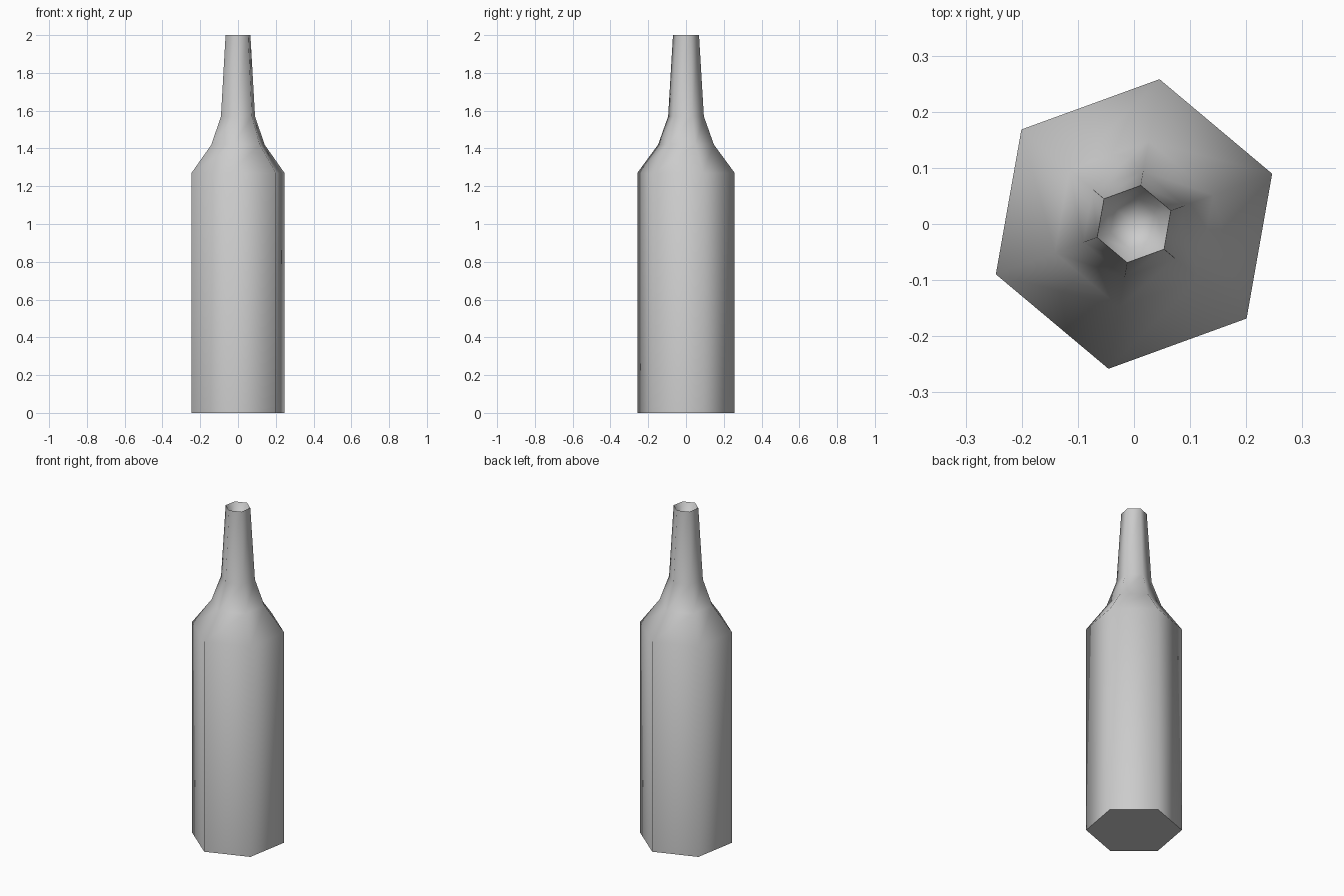
import bpy, bmesh, math

if "Cube" in bpy.data.objects:
    bpy.data.objects.remove(bpy.data.objects["Cube"], do_unlink=True)

SIDES = 6
TURN = math.radians(20)

# Plain grey surface
grey = bpy.data.materials.new("plain grey")
grey.use_nodes = True
colour = (0.6, 0.6, 0.6, 1)
grey.diffuse_color = colour
grey.node_tree.nodes["Principled BSDF"].inputs["Base Color"].default_value = colour


def ring(bm, radius, z):
    return [bm.verts.new((radius * math.cos(TURN + math.tau * i / SIDES),
                          radius * math.sin(TURN + math.tau * i / SIDES), z))
            for i in range(SIDES)]


def bridge(bm, low, high):
    for i in range(SIDES):
        j = (i + 1) % SIDES
        bm.faces.new((low[i], low[j], high[j], high[i]))


# Outer profile from base to mouth, then the hollow inside the mouth
profile = [(0.262, 0), (0.262, 1.27), (0.15, 1.42), (0.096, 1.57),
           (0.07, 2.0), (0.045, 1.95)]

bm = bmesh.new()
rings = [ring(bm, r, z) for r, z in profile]
for low, high in zip(rings, rings[1:]):
    bridge(bm, low, high)

# Flat base and rounded bottom of the hollow
bm.faces.new(rings[0][::-1])
centre = bm.verts.new((0, 0, 1.92))
for i in range(SIDES):
    bm.faces.new((rings[-1][i], rings[-1][(i + 1) % SIDES], centre))
bmesh.ops.recalc_face_normals(bm, faces=bm.faces)

mesh = bpy.data.meshes.new("bottle")
bm.to_mesh(mesh)
bm.free()
mesh.materials.append(grey)
bottle = bpy.data.objects.new("bottle", mesh)
bpy.context.collection.objects.link(bottle)

# Smooth sides with a sharp base edge and mouth rim
bpy.ops.object.select_all(action="DESELECT")
bottle.select_set(True)
bpy.context.view_layer.objects.active = bottle
bpy.ops.object.shade_smooth_by_angle(angle=math.radians(75))
